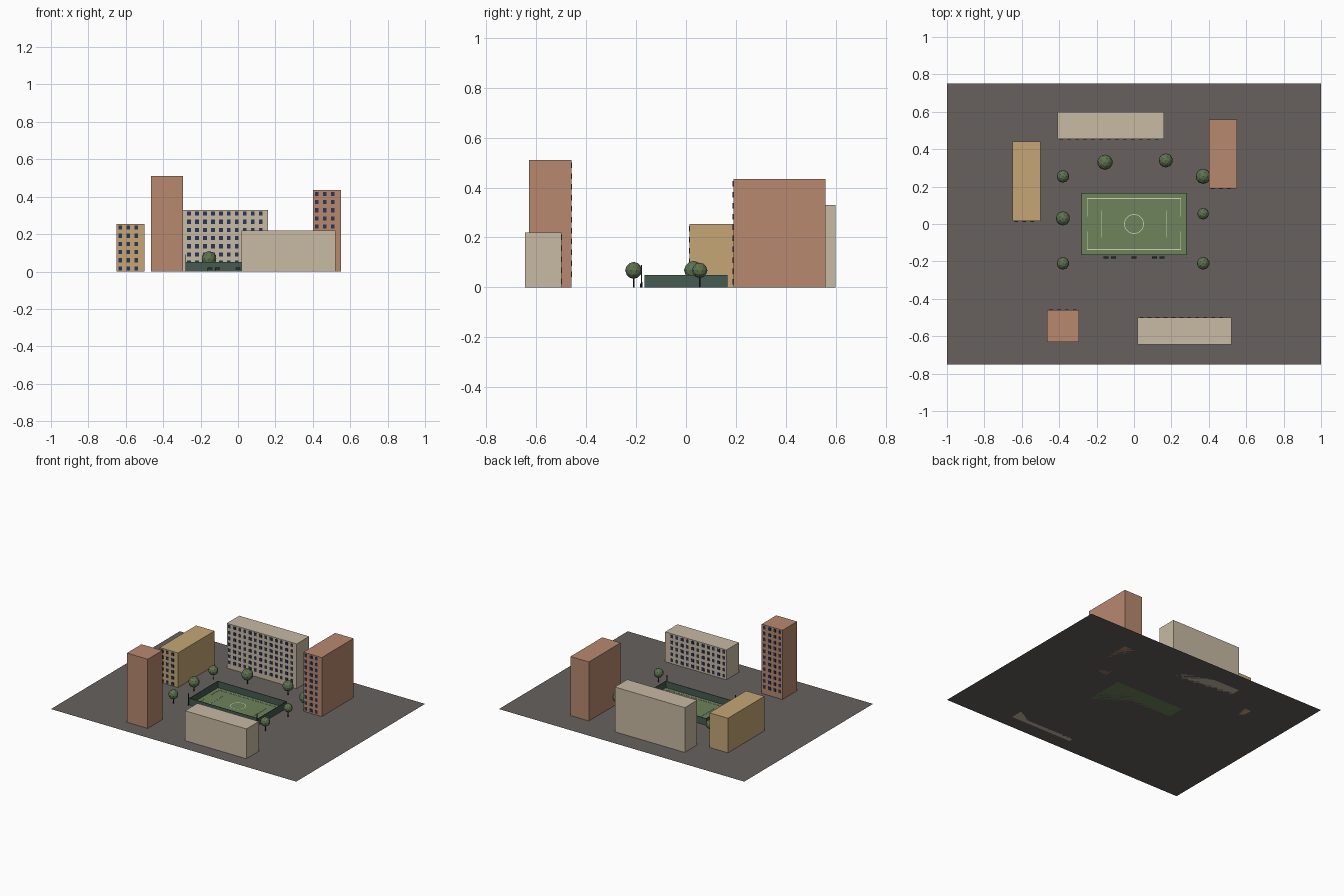
import bpy, bmesh, math
from mathutils import Matrix, Vector

cube = bpy.data.objects.get("Cube")
if cube:
    bpy.data.objects.remove(cube, do_unlink=True)


def material(name, rgb):
    m = bpy.data.materials.new(name)
    m.use_nodes = True
    m.diffuse_color = (*rgb, 1)
    bsdf = next(n for n in m.node_tree.nodes if n.type == 'BSDF_PRINCIPLED')
    bsdf.inputs["Base Color"].default_value = (*rgb, 1)
    bsdf.inputs["Roughness"].default_value = 0.9
    return m


ASPHALT = material("asphalt", (0.135, 0.12, 0.11))
BEIGE = material("beige_plaster", (0.58, 0.49, 0.37))
TAN = material("tan_plaster", (0.56, 0.38, 0.18))
BRICK = material("terracotta", (0.48, 0.25, 0.16))
GLASS = material("window_navy", (0.022, 0.035, 0.095))
GRASS = material("turf", (0.155, 0.23, 0.105))
CHALK = material("cream_lines", (0.65, 0.65, 0.45))
FENCE = material("fence_green", (0.06, 0.105, 0.08))
LEAF = material("foliage", (0.11, 0.17, 0.08))
DARK = material("dark_metal", (0.02, 0.02, 0.022))


def finish(name, bm, mat):
    mesh = bpy.data.meshes.new(name)
    bm.to_mesh(mesh)
    bm.free()
    mesh.materials.append(mat)
    ob = bpy.data.objects.new(name, mesh)
    bpy.context.collection.objects.link(ob)
    return ob


def add_box(bm, x0, x1, y0, y1, z0, z1):
    centre = Vector((x0 + x1, y0 + y1, z0 + z1)) / 2
    size = Matrix.Diagonal((x1 - x0, y1 - y0, z1 - z0, 1))
    bmesh.ops.create_cube(bm, size=1, matrix=Matrix.Translation(centre) @ size)


def boxes(name, mat, items):
    bm = bmesh.new()
    for b in items:
        add_box(bm, *b)
    return finish(name, bm, mat)


# Ground sheet
bm = bmesh.new()
bmesh.ops.create_grid(bm, x_segments=1, y_segments=1, size=1,
                      matrix=Matrix.Diagonal((1, 0.75, 1, 1)))
finish("ground", bm, ASPHALT)

# Buildings, each with a window grid on the side facing the pitch
PITCH_X, PITCH_Z = 0.0425, 0.0437


def building(name, mat, x0, x1, y0, y1, h, side):
    boxes(name, mat, [(x0, x1, y0, y1, 0, h)])
    wall = y1 if side > 0 else y0
    panes = []
    for i in range(int((x1 - x0) / PITCH_X + 0.01)):
        for j in range(int(h / PITCH_Z + 0.2)):
            x = x0 + 0.021 + i * PITCH_X
            z = h - 0.02 - j * PITCH_Z
            panes.append((x - 0.01, x + 0.01, wall - 0.003, wall + 0.003,
                          z - 0.011, z + 0.011))
    boxes(name + "_windows", GLASS, panes)


building("back_block", BEIGE, -0.41, 0.16, 0.455, 0.60, 0.33, -1)
building("left_side_block", TAN, -0.65, -0.50, 0.015, 0.44, 0.255, -1)
building("right_side_block", BRICK, 0.40, 0.55, 0.19, 0.56, 0.435, -1)
building("front_tower", BRICK, -0.465, -0.295, -0.63, -0.46, 0.51, 1)
building("front_block", BEIGE, 0.02, 0.52, -0.645, -0.50, 0.22, 1)

# Sports pitch and its fence
FX, FY = 0.28, 0.165
boxes("pitch", GRASS, [(-FX, FX, -FY, FY, 0, 0.002)])
T = 0.002
boxes("pitch_fence", FENCE,
      [(s * FX - T, s * FX + T, -FY, FY, 0, 0.05) for s in (-1, 1)] +
      [(-FX, FX, s * FY - T, s * FY + T, 0, 0.05) for s in (-1, 1)])

# Painted lines
W, LZ0, LZ1 = 0.002, 0.002, 0.004
lines = []
for s in (-1, 1):
    lines.append((-0.25, 0.25, s * 0.137 - W, s * 0.137 + W, LZ0, LZ1))
    lines.append((s * 0.175 - W, s * 0.175 + W, -0.072, 0.072, LZ0, LZ1))
    for a, b in ((-0.137, -0.04), (0.04, 0.137)):
        lines.append((s * 0.25 - W, s * 0.25 + W, a, b, LZ0, LZ1))
boxes("pitch_lines", CHALK, lines)

# Centre circle
bm = bmesh.new()
N = 32
rings = [[bm.verts.new((r * math.cos(math.tau * i / N), r * math.sin(math.tau * i / N), LZ1))
          for i in range(N)] for r in (0.049, 0.053)]
for i in range(N):
    k = (i + 1) % N
    bm.faces.new((rings[0][i], rings[1][i], rings[1][k], rings[0][k]))
finish("centre_circle", bm, CHALK)

# Benches in front of the pitch
bench = []
for x in (-0.15, -0.11, 0.0, 0.11, 0.15):
    bench.append((x - 0.014, x + 0.014, -0.184, -0.177, 0.010, 0.013))
    bench.append((x - 0.014, x + 0.014, -0.177, -0.175, 0.015, 0.022))
    for s in (-1, 1):
        bench.append((x + s * 0.011 - 0.001, x + s * 0.011 + 0.001,
                      -0.184, -0.175, 0, 0.015))
boxes("benches", DARK, bench)

# Lamp posts at the front corners
boxes("lamp_posts", DARK,
      [(s * FX - T, s * FX + T, -0.18, -0.176, 0, 0.09) for s in (-1, 1)])

# Trees: x, y, crown radius
TREES = [(-0.38, 0.255, 0.034), (-0.38, 0.03, 0.038), (-0.38, -0.21, 0.034),
         (-0.155, 0.33, 0.041), (0.17, 0.34, 0.038), (0.37, 0.255, 0.041),
         (0.37, 0.055, 0.031), (0.37, -0.21, 0.034)]
crowns, trunks = bmesh.new(), bmesh.new()
for x, y, r in TREES:
    bmesh.ops.create_icosphere(crowns, subdivisions=2, radius=r,
                               matrix=Matrix.Translation((x, y, 0.068)))
    bmesh.ops.create_cone(trunks, cap_ends=True, segments=6, radius1=0.003,
                          radius2=0.003, depth=0.05,
                          matrix=Matrix.Translation((x, y, 0.025)))
finish("tree_crowns", crowns, LEAF)
finish("tree_trunks", trunks, DARK)
